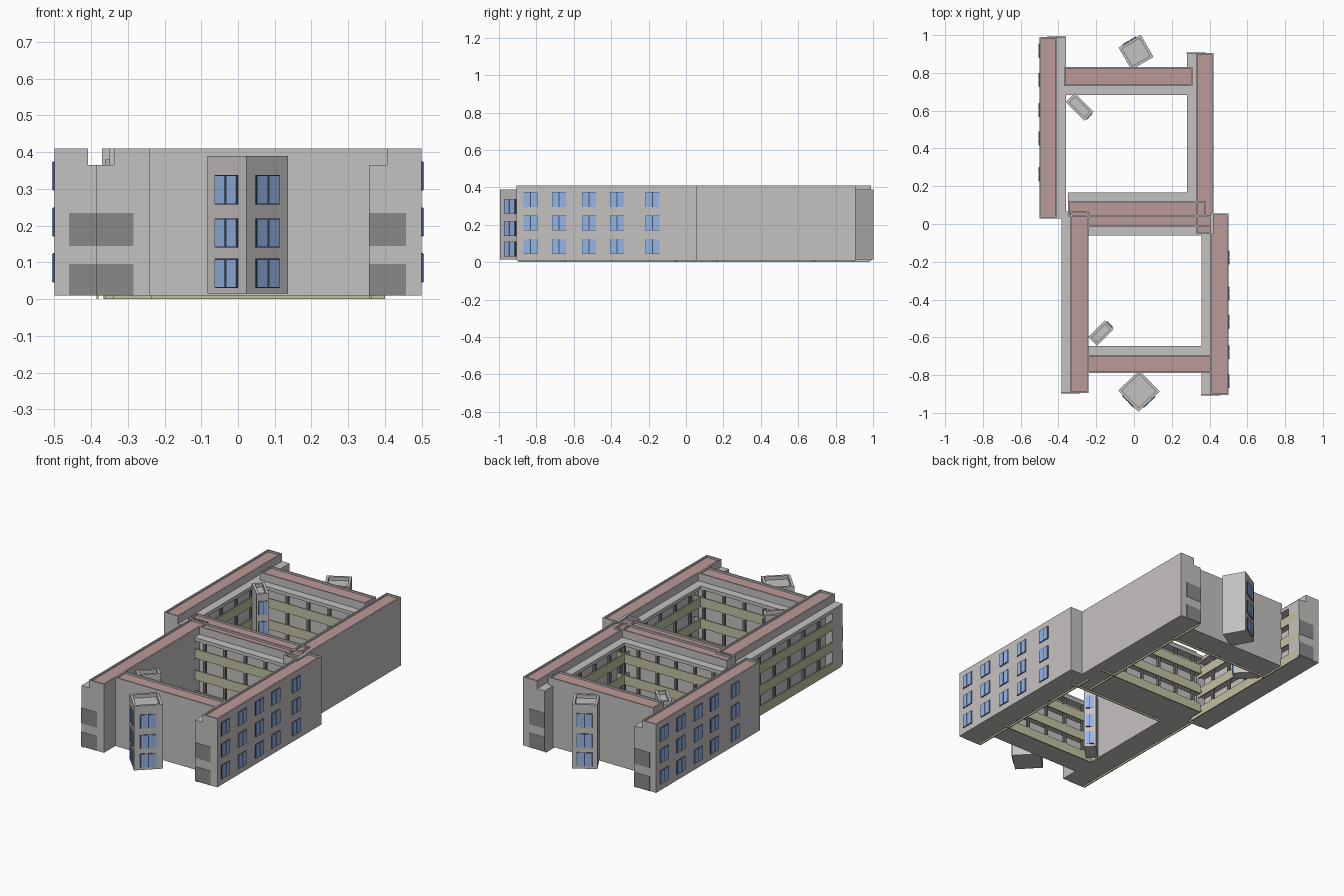
import bpy, bmesh
from math import cos, sin, radians
from mathutils import Matrix

if "Cube" in bpy.data.objects:
    bpy.data.objects.remove(bpy.data.objects["Cube"])

parts = {}
COLORS = {"roof": (0.50, 0.32, 0.32, 1), "railing": (0.54, 0.53, 0.36, 1),
          "pane": (0.30, 0.46, 0.78, 1), "frame": (0.05, 0.09, 0.18, 1),
          "post": (0.17, 0.16, 0.16, 1), "louvre": (0.25, 0.25, 0.24, 1),
          "": (0.56, 0.54, 0.53, 1)}


def block(part, c, size, rot=0):
    """Accumulate a box into a named part."""
    bm = parts.setdefault(part, bmesh.new())
    m = Matrix.Translation(c) @ Matrix.Rotation(rot, 4, 'Z') @ Matrix.Diagonal((*size, 1))
    bmesh.ops.create_cube(bm, size=1, matrix=m)


def box(part, x0, x1, y0, y1, z0, z1):
    block(part, ((x0 + x1) / 2, (y0 + y1) / 2, (z0 + z1) / 2), (x1 - x0, y1 - y0, z1 - z0))


def window(part, x, y, z, ang, w=0.075, h=0.08):
    """Two-pane window centred on a wall point whose normal points along ang."""
    block(part + "_frame", (x, y, z), (0.006, w, h), ang)
    for s in (-1, 1):
        d = s * w * 0.255
        block(part + "_pane", (x + 0.002 * cos(ang) - d * sin(ang), y + 0.002 * sin(ang) + d * cos(ang), z),
              (0.008, w * 0.44, h * 0.96), ang)


RIM = 0.008
GAL = 0.048
FLOORS = (0.0, 0.12, 0.245)


def wing(name, x0, x1, y0, y1, side, posts=6, ends=()):
    """Solid block with parapet and red roof, plus an open gallery on one side."""
    b = [x0, x1, y0, y1]
    i = {"-x": 0, "+x": 1, "-y": 2, "+y": 3}[side]
    s = 1 if i % 2 else -1
    outer = b[i]
    b[i] = inner = outer - s * GAL
    box(name + "_body", *b, 0.01, 0.395)
    box(name + "_roof", b[0] + RIM, b[1] - RIM, b[2] + RIM, b[3] - RIM, 0.39, 0.4)
    for r in ((b[0], b[0] + RIM, b[2], b[3]), (b[1] - RIM, b[1], b[2], b[3]),
              (b[0], b[1], b[2], b[2] + RIM), (b[0], b[1], b[3] - RIM, b[3])):
        box(name + "_body", *r, 0.39, 0.41)

    l0, l1 = (y0, y1) if i < 2 else (x0, x1)

    def strip(part, d0, d1, a0, a1, z0, z1):
        """Box in gallery space: d from outer edge inward, a along the wing."""
        p = sorted((outer - s * d0, outer - s * d1))
        if i < 2:
            box(part, *p, a0, a1, z0, z1)
        else:
            box(part, a0, a1, *p, z0, z1)

    for z in FLOORS:
        strip(name + "_gallery", 0.004, GAL, l0, l1, z + 0.01, z + 0.022)
        strip(name + "_railing", 0, 0.006, l0 + 0.01, l1 - 0.01, z, z + 0.055)
    strip(name + "_gallery", 0, GAL, l0, l1, 0.345, 0.365)
    for k in range(posts):
        a = l0 + (l1 - l0) * (k + 0.5) / posts
        strip(name + "_post", 0.004, 0.018, a - 0.008, a + 0.008, 0.01, 0.35)
    # closed gallery ends with dark stair openings
    for e in ends:
        a0, a1 = (l0, l0 + 0.09) if e < 0 else (l1 - 0.09, l1)
        strip(name + "_gallery", 0, GAL, a0, a1, 0.01, 0.365)
        f = l0 if e < 0 else l1
        for z0, z1 in ((0.01, 0.095), (0.145, 0.235)):
            strip(name + "_louvre", -0.001, 0.1, f - 0.002, f + 0.002, z0, z1)


# long side wings
wing("back_left_wing", -0.5, -0.36, 0.03, 0.99, "+x", 7, (-1, 1))
wing("back_right_wing", 0.28, 0.42, -0.05, 0.905, "-x", 7, (1,))
wing("front_left_wing", -0.385, -0.24, -0.895, 0.065, "-x", 7, (-1,))
wing("front_right_wing", 0.357, 0.5, -0.905, 0.055, "-x", 7, (-1,))
# cross wings
wing("back_cross_wing", -0.37, 0.31, 0.682, 0.83, "-y", 5)
wing("front_cross_wing", -0.245, 0.41, -0.79, -0.645, "+y", 5)
wing("middle_back_wing", -0.35, 0.38, 0.04, 0.168, "+y", 6)
wing("middle_front_wing", -0.245, 0.41, -0.06, 0.045, "-y", 5)
box("link_block", -0.4, -0.335, 0.03, 0.065, 0.01, 0.365)

# windows on the two outer side walls
for y in (-0.832, -0.678, -0.518, -0.368, -0.178):
    for z in (0.085, 0.21, 0.335):
        window("right_window", 0.5, y, z, 0)
        window("left_window", -0.5, 0.085 - y, z, radians(180))


def tower(name, x, y, lx, ly, deg, faces, w, top=0.39):
    """Turned stair tower with a shallow parapet and windows on chosen faces."""
    a = radians(deg)
    block(name, (x, y, (0.015 + top - 0.02) / 2), (lx, ly, top - 0.035), a)
    t = 0.014

    def loc(u, v, z):
        return (x + u * cos(a) - v * sin(a), y + u * sin(a) + v * cos(a), z)
    for s in (-1, 1):
        block(name, loc(s * (lx - t) / 2, 0, top - 0.01), (t, ly, 0.02), a)
        block(name, loc(0, s * (ly - t) / 2, top - 0.01), (lx, t, 0.02), a)
    for f in faces:
        fa = radians(f)
        d = (lx if f % 180 == 0 else ly) / 2
        for z in (0.07, 0.18, 0.298):
            px, py, _ = loc(d * cos(fa), d * sin(fa), 0)
            window(name + "_window", px, py, z, a + fa, w)


tower("front_tower", 0.026, -0.884, 0.155, 0.155, 43.5, (180, 270), 0.088)
tower("back_tower", 0.011, 0.909, 0.135, 0.135, 30, (90,), 0.085)
tower("back_court_tower", -0.288, 0.62, 0.14, 0.068, -45, (0,), 0.045, 0.38)
tower("front_court_tower", -0.175, -0.578, 0.125, 0.066, 45, (0,), 0.045, 0.38)

# turn every accumulated part into an object
mats = {}
for key, col in COLORS.items():
    m = bpy.data.materials.new((key or "wall") + "_material")
    m.diffuse_color = col
    m.use_nodes = True
    m.node_tree.nodes["Principled BSDF"].inputs["Base Color"].default_value = m.diffuse_color
    mats[key] = m
for name, bm in parts.items():
    me = bpy.data.meshes.new(name)
    bm.to_mesh(me)
    bm.free()
    me.materials.append(mats.get(name.rsplit("_", 1)[-1], mats[""]))
    bpy.context.collection.objects.link(bpy.data.objects.new(name, me))
